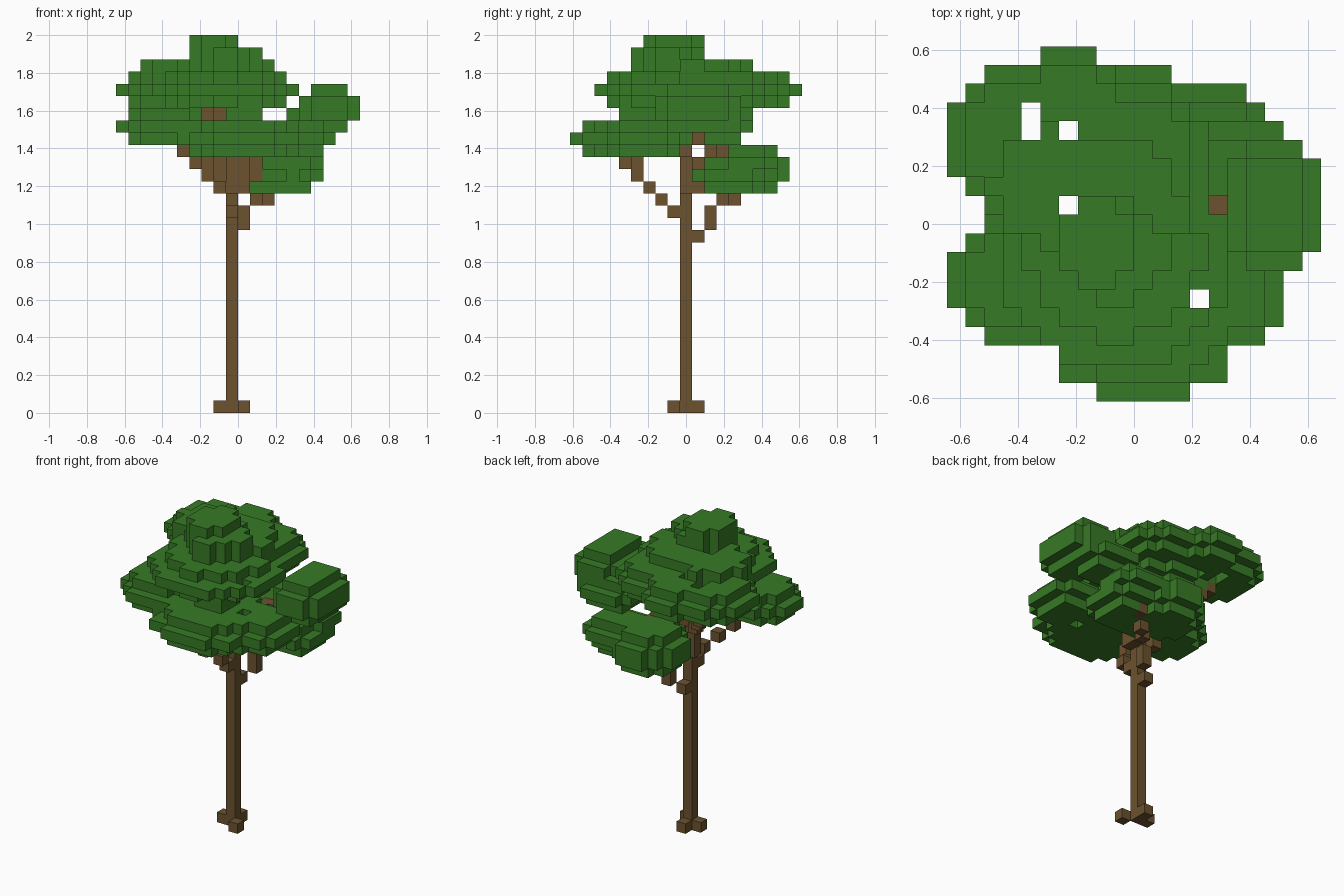
import bpy
import bmesh
from mathutils import Matrix, Vector

if "Cube" in bpy.data.objects:
    bpy.data.objects.remove(bpy.data.objects["Cube"], do_unlink=True)

CELL = 2 / 31
ORIGIN = Vector((-10, -9.5, 0))
AXES = list(Matrix.Identity(3))
DIRECTIONS = AXES + [-axis for axis in AXES]


def make_material(name, red, green, blue):
    colour = (red, green, blue, 1)
    material = bpy.data.materials.new(name)
    material.diffuse_color = colour
    material.use_nodes = True
    shader = next(n for n in material.node_tree.nodes if n.type == "BSDF_PRINCIPLED")
    shader.inputs["Base Color"].default_value = colour
    return material


def as_cell(point):
    return tuple(round(c) for c in point)


def lump(*bounds):
    """Rounded lump of cells between inclusive bounds along x, y and z."""
    pairs = list(zip(bounds[::2], bounds[1::2]))
    centre = [(low + high) / 2 for low, high in pairs]
    radius = [(high - low + 1) / 2 for low, high in pairs]
    columns, rows, levels = [range(low, high + 1) for low, high in pairs]
    return {
        cell for cell in ((i, j, k) for i in columns for j in rows for k in levels)
        if sum(abs((p - c) / r) ** 2.15 for p, c, r in zip(cell, centre, radius)) <= 1
    }


def branch(*points):
    """Cells along a stepped line through the points."""
    cells = set()
    for start, end in zip(map(Vector, points), map(Vector, points[1:])):
        steps = int(max(abs(c) for c in end - start))
        cells |= {as_cell(start.lerp(end, s / steps)) for s in range(steps + 1)}
    return cells


def build(name, cells, solid, material):
    """Blocky mesh holding only the exposed cell faces."""
    bm = bmesh.new()
    corners = {}

    def vertex(point):
        key = as_cell(point)
        if key not in corners:
            corners[key] = bm.verts.new((Vector(key) + ORIGIN) * CELL)
        return corners[key]

    for cell in sorted(cells):
        for normal in DIRECTIONS:
            if as_cell(Vector(cell) + normal) in solid:
                continue
            u = normal.yzx / 2
            v = normal.cross(u)
            middle = Vector(cell) + sum(AXES, normal) / 2
            square = (middle - u - v, middle + u - v, middle + u + v, middle - u + v)
            bm.faces.new([vertex(point) for point in square])
    mesh = bpy.data.meshes.new(name)
    bm.to_mesh(mesh)
    bm.free()
    mesh.materials.append(material)
    obj = bpy.data.objects.new(name, mesh)
    bpy.context.collection.objects.link(obj)


# Trunk with three root cells
trunk = {(9, 9, level) for level in range(26)}
trunk |= {(8, 9, 0), (9, 10, 0), (10, 8, 0)}

# Branches reaching into each clump
front_branch = branch((9, 8, 16), (9, 7, 17), (7, 5, 19), (7, 5, 20), (5, 4, 21))
back_branch = branch((9, 10, 14), (10, 11, 15), (10, 11, 16), (13, 14, 18))
inner_branch = branch((10, 10, 18), (11, 10, 19), (11, 10, 20), (11, 12, 21))
side_branch = branch((10, 9, 18), (10, 9, 20), (14, 10, 23))
high_branch = branch((8, 10, 18), (8, 10, 20), (5, 13, 23), (4, 13, 24))
crown_branch = branch((8, 8, 24), (7, 7, 24))
branches = front_branch | back_branch | inner_branch | side_branch | high_branch | crown_branch
branches -= trunk

# Foliage clumps made of overlapping lumps
foliage = {
    "front_foliage":
        lump(5, 15, 0, 9, 21, 23) | lump(0, 7, 3, 9, 22, 24) | lump(11, 17, 3, 8, 21, 23),
    "back_low_foliage":
        lump(7, 13, 11, 17, 18, 21) | lump(10, 16, 10, 15, 18, 20)
        | lump(10, 16, 12, 16, 19, 21),
    "side_foliage":
        lump(15, 19, 7, 13, 23, 26) | lump(13, 18, 10, 14, 22, 24),
    "back_high_foliage":
        lump(0, 6, 10, 17, 25, 27) | lump(3, 9, 10, 18, 25, 27)
        | lump(6, 13, 9, 16, 25, 27) | lump(2, 9, 8, 14, 27, 28),
    "crown_foliage":
        lump(4, 11, 9, 14, 24, 24) | lump(9, 11, 4, 6, 24, 24) | lump(3, 14, 2, 13, 25, 27)
        | lump(5, 12, 5, 14, 27, 28) | lump(6, 11, 5, 10, 28, 29) | lump(6, 9, 6, 10, 29, 30),
}

# Small gaps open to the sky, and leaves kept clear of the wood
gaps = {(4, 14), (4, 15), (6, 14), (6, 10), (13, 5), (14, 10)}
solid = trunk | branches
for name in foliage:
    foliage[name] = {cell for cell in foliage[name] if cell[:2] not in gaps} - solid
    solid = solid | foliage[name]

bark = make_material("bark_brown", 0.15, 0.085, 0.028)
leaf = make_material("leaf_green", 0.037, 0.195, 0.019)
build("trunk", trunk, solid, bark)
build("branches", branches, solid, bark)
for name, cells in foliage.items():
    build(name, cells, solid, leaf)
